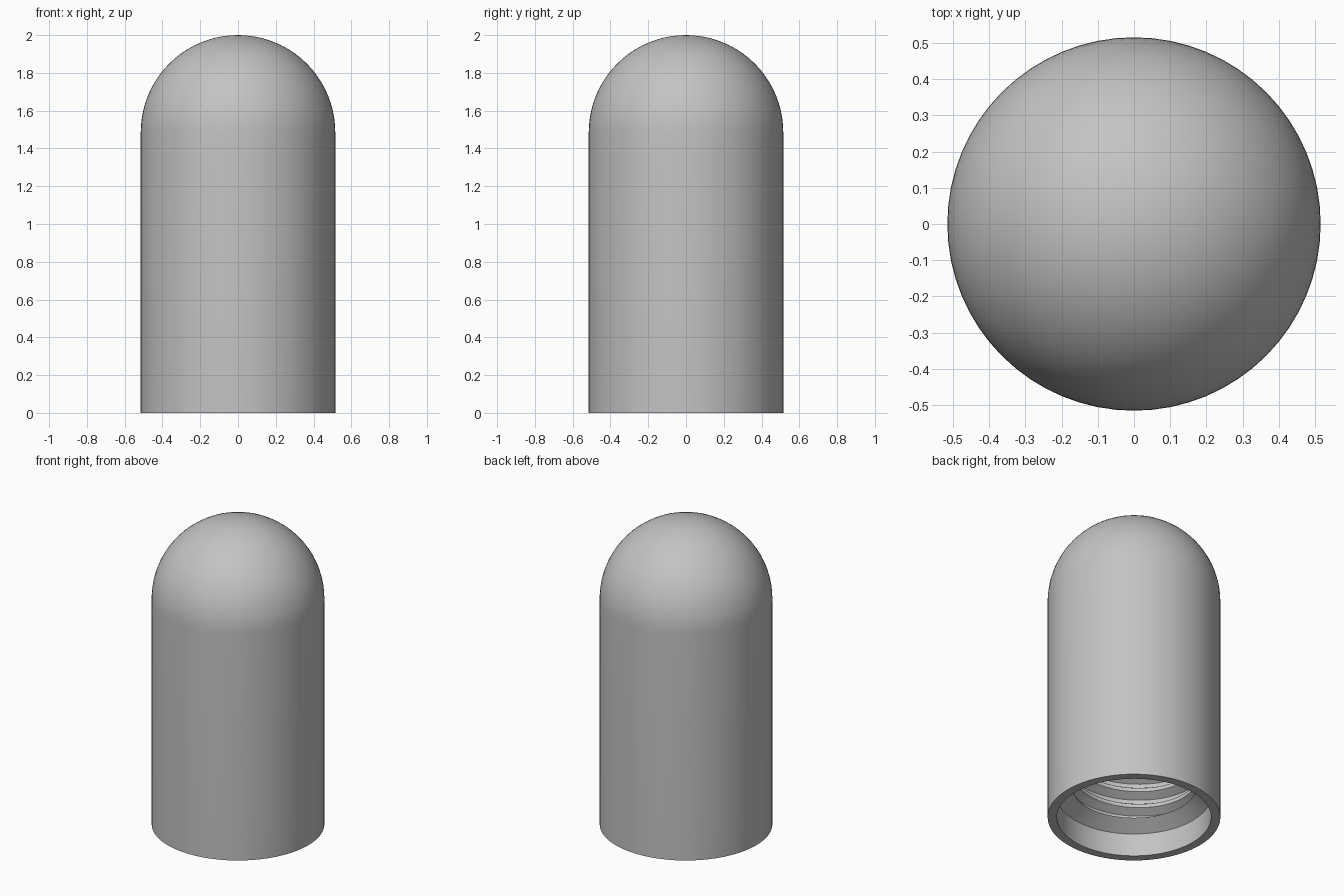
import bpy, bmesh, math

if "Cube" in bpy.data.objects:
    bpy.data.objects.remove(bpy.data.objects["Cube"])

SIDES = 64
R_OUT, R_MOUTH, R_CREST, R_ROOT = 0.515, 0.46, 0.37, 0.42
Z_MOUTH, Z_LOW, Z_HIGH, Z_END = 0.15, 0.21, 1.20, 1.40
PITCH = 0.11

grey = bpy.data.materials.new("plain grey")
grey.diffuse_color = (0.55, 0.55, 0.55, 1)
grey.use_nodes = True
grey.node_tree.nodes["Principled BSDF"].inputs["Base Color"].default_value = grey.diffuse_color


def sweep(name, rows):
    """Skin a list of point rows into one smooth object."""
    bm = bmesh.new()
    grid = [[bm.verts.new(p) for p in row] for row in rows]
    for a, b in zip(grid, grid[1:]):
        for j in range(len(a) - 1):
            bm.faces.new((a[j], a[j + 1], b[j + 1], b[j]))
    bmesh.ops.remove_doubles(bm, verts=bm.verts[:], dist=1e-5)
    bmesh.ops.dissolve_degenerate(bm, edges=bm.edges[:], dist=1e-5)
    mesh = bpy.data.meshes.new(name)
    bm.to_mesh(mesh)
    bm.free()
    mesh.materials.append(grey)
    ob = bpy.data.objects.new(name, mesh)
    bpy.context.collection.objects.link(ob)
    bpy.ops.object.select_all(action='DESELECT')
    ob.select_set(True)
    bpy.context.view_layer.objects.active = ob
    bpy.ops.object.shade_smooth_by_angle(angle=math.radians(30))
    return ob


def polar(r, z, i):
    a = math.tau * i / SIDES
    return (r * math.cos(a), r * math.sin(a), z)


def lathe(name, profile):
    return sweep(name, [[polar(r, z, i % SIDES) for r, z in profile]
                        for i in range(SIDES + 1)])


# Outer shell: round dome, straight wall, flat rim, wide mouth and lead-in cone
dome = [(R_OUT * math.sin(t), 2 - R_OUT + R_OUT * math.cos(t))
        for t in (math.pi / 2 * k / 20 for k in range(21))]
lathe("cap_shell", dome + [(R_OUT, 0), (R_MOUTH, 0), (R_MOUTH, Z_MOUTH), (R_CREST, Z_LOW)])

# Blind end of the bore above the thread
lathe("bore_end", [(R_CREST, Z_HIGH), (R_CREST, Z_END), (0, Z_END)])

# Internal screw thread: one ridge profile swept along a helix, trimmed at both ends
ridge = [(R_CREST, 0), (R_CREST, 0.025), (R_ROOT, 0.055), (R_ROOT, 0.08), (R_CREST, PITCH)]
turns = math.ceil((Z_HIGH - Z_LOW) / PITCH) + 1
rows = []
for i in range(turns * SIDES + 1):
    base = Z_LOW - PITCH + PITCH * i / SIDES
    rows.append([polar(r, min(max(base + dz, Z_LOW), Z_HIGH), i) for r, dz in ridge])
sweep("inner_thread", rows)
